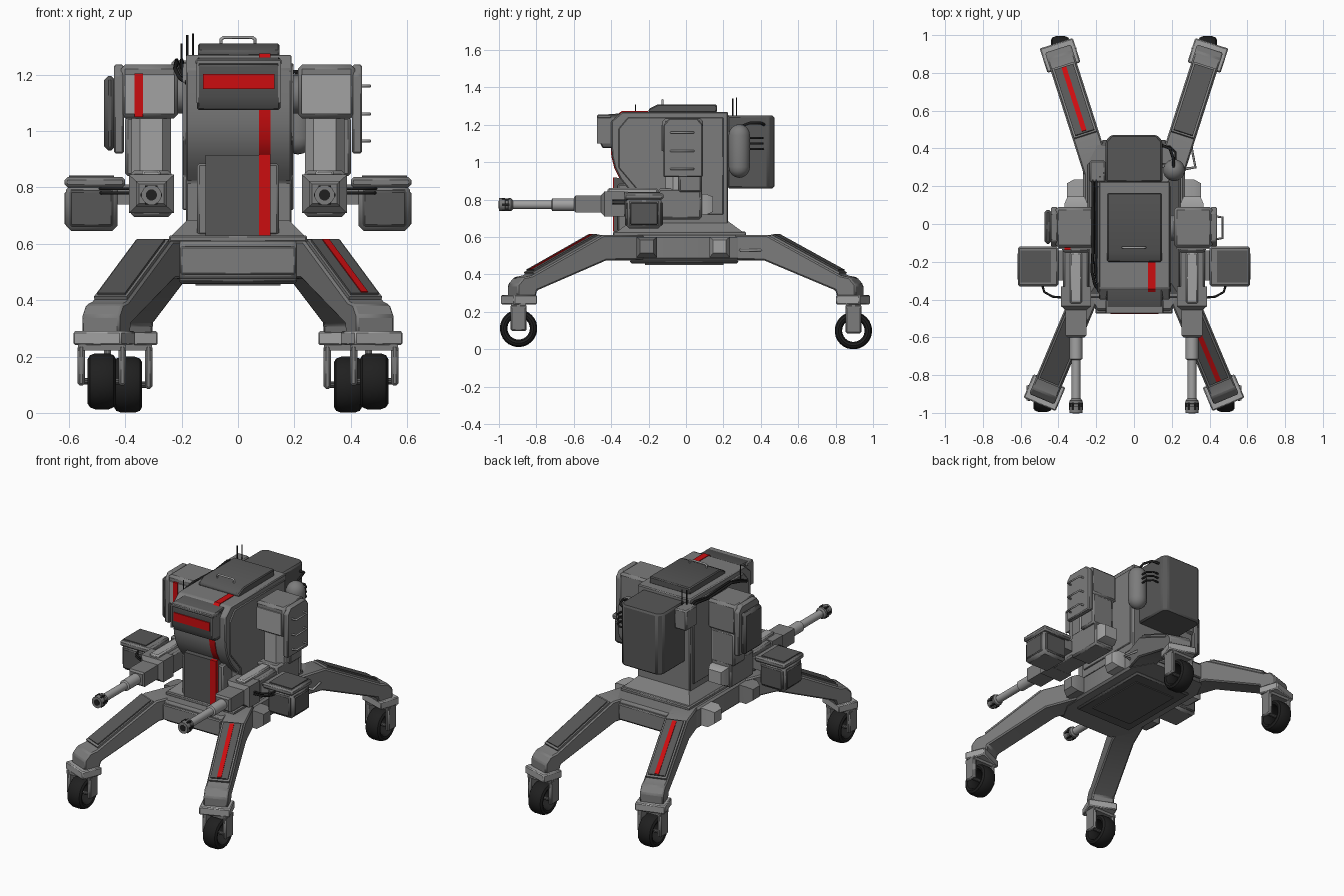
import bpy, bmesh, math
from mathutils import Matrix, Vector

if "Cube" in bpy.data.objects:
    bpy.data.objects.remove(bpy.data.objects["Cube"])


def material(name, *rgb):
    m = bpy.data.materials.new(name)
    m.diffuse_color = (*rgb, 1)
    m.use_nodes = True
    m.node_tree.nodes["Principled BSDF"].inputs["Base Color"].default_value = m.diffuse_color
    return m


GREY = material("body grey", 0.2, 0.2, 0.2)
DARK = material("panel dark grey", 0.095, 0.095, 0.095)
LIGHT = material("light grey", 0.36, 0.36, 0.36)
BLACK = material("rubber black", 0.014, 0.014, 0.014)
RED = material("marking red", 0.6, 0.004, 0.005)
I = Matrix.Identity(4)


def loft(name, rings, mat, bevel=0, M=I, closed=False):
    """Skin a list of equal point rings; cap the ends unless closed."""
    bm = bmesh.new()
    vs = [[bm.verts.new(M @ Vector(p)) for p in r] for r in rings]
    n = len(vs[0])
    pairs = list(zip(vs, vs[1:])) + ([(vs[-1], vs[0])] if closed else [])
    for a, b in pairs:
        for i in range(n):
            bm.faces.new((a[i], a[(i + 1) % n], b[(i + 1) % n], b[i]))
    if not closed:
        bm.faces.new(vs[0])
        bm.faces.new(vs[-1])
    bmesh.ops.recalc_face_normals(bm, faces=bm.faces)
    me = bpy.data.meshes.new(name)
    bm.to_mesh(me)
    bm.free()
    me.materials.append(mat)
    ob = bpy.data.objects.new(name, me)
    bpy.context.collection.objects.link(ob)
    if bevel:
        mod = ob.modifiers.new("bevel", 'BEVEL')
        mod.width, mod.segments = bevel, 1
    return ob


def box(name, x0, x1, y0, y1, z0, z1, mat, bevel=0, M=I):
    ring = lambda z: [(x0, y0, z), (x1, y0, z), (x1, y1, z), (x0, y1, z)]
    return loft(name, [ring(z0), ring(z1)], mat, bevel, M)


def prism(name, pts, x0, x1, mat, bevel=0, M=I):
    """Extrude a (y, z) profile along x."""
    return loft(name, [[(x, y, z) for y, z in pts] for x in (x0, x1)], mat, bevel, M)


def plan(name, pts, z0, z1, mat, bevel=0):
    """Extrude an (x, y) outline upward."""
    return loft(name, [[(x, y, z) for x, y in pts] for z in (z0, z1)], mat, bevel)


def turned(name, centre, prof, axis, mat, n=16, closed=False):
    """Rings of (distance, radius) along x, y or z."""
    def pt(d, r, a):
        u, v = r * math.cos(a), r * math.sin(a)
        p = {'x': (d, u, v), 'y': (u, d, v), 'z': (u, v, d)}[axis]
        return Vector(centre) + Vector(p)
    rings = [[pt(d, r, 2 * math.pi * (i + .5) / n) for i in range(n)] for d, r in prof]
    return loft(name, rings, mat, closed=closed)


def tube(name, pts, r, mat):
    cu = bpy.data.curves.new(name, 'CURVE')
    cu.dimensions, cu.bevel_depth, cu.bevel_resolution = '3D', r, 1
    cu.use_fill_caps = True
    sp = cu.splines.new('POLY')
    sp.points.add(len(pts) - 1)
    for q, p in zip(sp.points, pts):
        q.co = (*p, 1)
    cu.materials.append(mat)
    ob = bpy.data.objects.new(name, cu)
    bpy.context.collection.objects.link(ob)


def rect_y(x, w, y, z0, z1):
    return [(x - w, y, z0), (x + w, y, z0), (x + w, y, z1), (x - w, y, z1)]


# Chassis with plates and side boxes
plan("chassis", [(-.2, -.46), (.2, -.46), (.27, -.33), (.27, .3), (.2, .43), (-.2, .43),
                 (-.27, .3), (-.27, -.33)], .475, .61, GREY, .012)
box("front_plate", -.205, .205, -.475, -.44, .49, .59, GREY, .006)
box("rear_plate", -.17, .17, .42, .445, .49, .59, GREY, .006)
box("belly_plate", -.21, .21, -.3, .28, .458, .48, DARK, .01)
box("belly_hatch", -.15, .15, -.22, .2, .452, .462, DARK)
for s in (-1, 1):
    for y in (-.21, .18):
        loft("side_box", [[(s * x, y + a * w, z0 if b < 0 else z1)
                           for a, b in ((-1, -1), (1, -1), (1, 1), (-1, 1))]
                          for x, w, z0, z1 in ((.25, .055, .49, .6), (.32, .055, .49, .6),
                                               (.355, .035, .515, .585))], LIGHT if y > 0 else GREY)

# Turret skirt and body
box("turret_ring", -.245, .245, -.39, .32, .605, .63, GREY, .006)
loft("turret_skirt", [[(-a, y0, z), (a, y0, z), (a, y1, z), (-a, y1, z)] for a, y0, y1, z in
                      ((.235, -.37, .3, .63), (.18, -.29, .225, .685))], GREY)
front = [(-.27, .63), (-.27, .82), (-.31, .86), (-.35, .91), (-.38, .97), (-.395, 1.03),
         (-.4, 1.1), (-.4, 1.22), (-.34, 1.27)]
prism("turret_body", front + [(.225, 1.27), (.225, .63)], -.185, .19, GREY, .006)
for s in (-1, 1):
    prism("turret_side_panel", [(-.25, .72), (-.25, .84), (-.36, .97), (-.36, 1.18), (-.31, 1.24),
                                (.2, 1.24), (.2, .72)], s * .18, s * .197, GREY, .004)
box("front_column", -.145, .145, -.365, -.2, .63, .885, GREY, .008)
box("front_panel", -.115, .115, -.385, -.2, .63, .915, DARK)
box("panel_stripe", .075, .115, -.39, -.37, .63, .918, RED)
outer = front[3:] + [(-.2, 1.27)]
prism("body_stripe", [(y - .004, z + .004 * (z > 1.2)) for y, z in outer] +
      [(y + .01, z - .01) for y, z in reversed(outer)], .075, .115, RED)

# Sensor visor
prism("visor", [(-.3, 1.075), (-.445, 1.075), (-.47, 1.12), (-.47, 1.235), (-.44, 1.255), (-.3, 1.265)],
      -.145, .15, DARK, .006)
box("visor_brow", -.15, .155, -.475, -.4, 1.235, 1.255, GREY, .005)
box("visor_lens", -.125, .13, -.476, -.46, 1.148, 1.202, RED)
for s in (-1, 1):
    box("visor_cheek", s * .14 + .0025, s * .15 + .0025, -.475, -.38, 1.1, 1.24, GREY)

# Roof hatch with grip
prism("roof_hatch", [(-.2, 1.265), (-.2, 1.285), (-.15, 1.31), (.165, 1.31), (.165, 1.265)],
      -.142, .147, DARK, .006)
tube("hatch_grip", [(-.06, -.125, 1.3), (-.06, -.125, 1.325), (-.05, -.125, 1.332), (.05, -.125, 1.332),
                    (.06, -.125, 1.325), (.06, -.125, 1.3)], .006, LIGHT)

# Backpack, tank, cable box
plan("backpack", [(-.15, .22), (.15, .22), (.15, .44), (.12, .472), (-.12, .472), (-.15, .44)],
     .86, 1.25, DARK, .01)
cap = [(.14 + .058 * math.sin(a), .058 * math.cos(a)) for a in (0, .4, .8, 1.2, 1.5)]
cap = [(d - .055, r) for d, r in cap]
turned("tank", (.212, .285, 1.06), [(-d, r) for d, r in reversed(cap)] + cap, 'z', GREY)
for z in (1.07, 1.1, 1.13):
    tube("tank_cable", [(.22, .3, z), (.22, .38, z), (.19, .41, z), (.14, .41, z)], .006, BLACK)
tube("tank_top_hose", [(.21, .29, 1.19), (.21, .34, 1.21), (.19, .4, 1.21), (.14, .42, 1.2)], .008, BLACK)
box("cable_box", -.235, -.15, .22, .335, 1.12, 1.25, GREY, .008)
for x, y, z0, z1 in ((-.18, .25, 1.23, 1.34), (-.16, .27, 1.23, 1.345), (-.2, -.27, 1.22, 1.31)):
    tube("antenna", [(x, y, z0), (x, y, z1)], .004, BLACK)
for i in range(2):
    x = -.2 - .018 * i
    tube("roof_cable", [(x, .25, 1.24), (x, .2, 1.25), (x, .08, 1.235), (x, -.15, 1.245),
                        (x - .005, -.25, 1.22), (x + .01, -.32, 1.19), (-.18, -.36, 1.17)], .008, BLACK)

# Gun arms
for s in (-1, 1):
    X = s * .307

    def sbox(name, x0, x1, *rest):
        return box(name, s * x0, s * x1, *rest)

    turned("shoulder_axle", (0, -.02, 1.13), [(s * .17, .07), (s * .24, .07)], 'x', GREY)
    box("shoulder_pod", s * .212, s * .415, -.125, .09, 1.045, 1.235, GREY, .015)
    sbox("pod_face", .225, .4, -.132, -.11, 1.06, 1.2, LIGHT)
    prism("pod_armour", [(-.12, .92), (-.12, 1.2), (-.09, 1.235), (.06, 1.235), (.09, 1.2), (.09, .92)],
          s * .405, s * .44, GREY, .006)
    # Upper arm, faceted
    plan("upper_arm", [(X - .07, .08), (X + .07, .08), (X + .07, -.07), (X + .04, -.11),
                       (X - .04, -.11), (X - .07, -.07)], .8, 1.06, LIGHT)
    sbox("arm_back", .24, .4, -.04, .085, .84, 1.05, GREY, .01)
    sbox("elbow", .235, .38, -.15, .085, .695, .86, GREY, .012)
    loft("elbow_tail", [rect_y(X, w, y, .775 - h, .775 + h) for y, w, h in
                        ((.07, .06, .055), (.11, .06, .055), (.145, .045, .04))], LIGHT)
    # Gun housing, barrel, muzzle
    sbox("gun_receiver", .24, .375, -.36, -.1, .71, .84, GREY, .01)
    sbox("receiver_rail", .275, .34, -.42, -.15, .83, .862, LIGHT, .008)
    loft("gun_shroud", [rect_y(X, w, y, .777 - h, .777 + h) for y, w, h in
                        ((-.33, .08, .068), (-.435, .08, .068), (-.455, .055, .045), (-.59, .055, .045),
                         (-.6, .045, .035))], GREY)
    c = (X, 0, .773)
    turned("barrel", c, [(-.59, .034), (-.715, .034), (-.72, .024), (-.95, .024)], 'y', LIGHT)
    turned("muzzle", c, [(-.925, .026), (-.935, .036), (-.95, .036), (-.952, .027), (-.965, .027),
                         (-.967, .036), (-1, .036)], 'y', GREY, 12)
    turned("bore", c, [(-.99, .02), (-1.002, .02)], 'y', BLACK, 12)
    for k in range(6):
        a = k * math.pi / 3
        p = (X + .032 * math.cos(a), .773 + .032 * math.sin(a))
        box("muzzle_slot", p[0] - .006, p[0] + .006, -.985, -.945, p[1] - .006, p[1] + .006, BLACK)
    # Ammunition box
    sbox("ammo_bracket", .37, .44, -.3, -.14, .74, .81, GREY)
    sbox("ammo_box", .428, .61, -.32, -.13, .645, .81, GREY, .018)
    sbox("ammo_front", .442, .598, -.327, -.123, .66, .79, DARK, .008)
    sbox("ammo_side", .6, .616, -.3, -.15, .665, .785, DARK, .006)
    sbox("ammo_lid", .4, .615, -.33, -.12, .8, .836, GREY, .01)
    sbox("ammo_lid_top", .44, .6, -.31, -.14, .834, .842, DARK)
    for z in (.78, .795):
        tube("feed_cable", [(s * .37, -.39, z), (s * .43, -.385, z), (s * .475, -.36, z),
                            (s * .49, -.31, z)], .006, BLACK)

box("pod_stripe", -.367, -.337, -.137, -.12, 1.05, 1.203, RED)
box("pod_side_panel", -.475, -.435, -.105, .075, .93, 1.195, DARK, .015)
for z in (.965, 1.06, 1.16):
    tube("ladder_rung", [(.435, -.08, z), (.468, -.075, z), (.468, .035, z), (.435, .04, z)], .006, LIGHT)
tube("chassis_grip", [(.26, .29, .53), (.325, .3, .53), (.3, .43, .53), (.24, .43, .53)], .008, LIGHT)

# Legs with armour panels, pads, forks and wheels
leg_profile = [(.035, .28), (.035, .345), (0, .385), (-.05, .395), (-.46, .61), (-.7, .61), (-.7, .48),
               (-.48, .475), (-.08, .315), (-.07, .28)]
A, B = Vector((-.05, .395)), Vector((-.46, .61))
N = Vector((.464, .886))


def slope_plate(name, t0, t1, h, w, mat, M):
    p, q = A.lerp(B, t0), A.lerp(B, t1)
    prism(name, [p - N * .01, p + N * h, q + N * h, q - N * .01], -w, w, mat, 0, M)


for s in (-1, 1):
    for fy, fx, slope, wx, wz in ((-.895, .475, .42, .483, .112), (.895, .392, .32, .39, .1)):
        d = Vector((s * slope, math.copysign(1, fy)))
        M = Matrix.Translation((s * fx, fy, 0)) @ Matrix.Rotation(math.atan2(-d.x, d.y), 4, 'Z')
        prism("leg", leg_profile, -.072, .072, GREY, .008, M)
        slope_plate("leg_panel", .03, .97, .012, .063, GREY, M)
        slope_plate("leg_panel_inset", .06, .95, .02, .053, DARK, M)
        if s * fy < 0:
            slope_plate("leg_stripe", .07, .93, .024, .013, RED, M)
        box("foot_pad", -.092, .092, -.07, .065, .24, .29, LIGHT, .006, M)
        # Caster fork and tyre
        x = s * wx
        box("fork_bridge", x - .085, x + .085, fy - .04, fy + .04, .222, .245, GREY)
        for k in (-1, 1):
            box("fork_prong", x + k * .073 - .013, x + k * .073 + .013, fy - .042, fy + .042,
                wz - .015, .24, GREY, .008)
        turned("axle", (x, fy, wz), [(-.08, .012), (.08, .012)], 'x', DARK, 10)
        turned("tyre", (x, fy, wz), [(-.03, .06), (-.046, .068), (-.05, .08), (-.042, .093), (-.024, .1),
                                     (.024, .1), (.042, .093), (.05, .08), (.046, .068), (.03, .06)],
               'x', BLACK, 28, True)

# Smooth the rounded parts, keep the edges sharp
for ob in bpy.data.objects:
    ob.select_set(ob.type == 'MESH')
    if ob.type == 'MESH':
        bpy.context.view_layer.objects.active = ob
bpy.ops.object.shade_smooth_by_angle(angle=math.radians(32))
